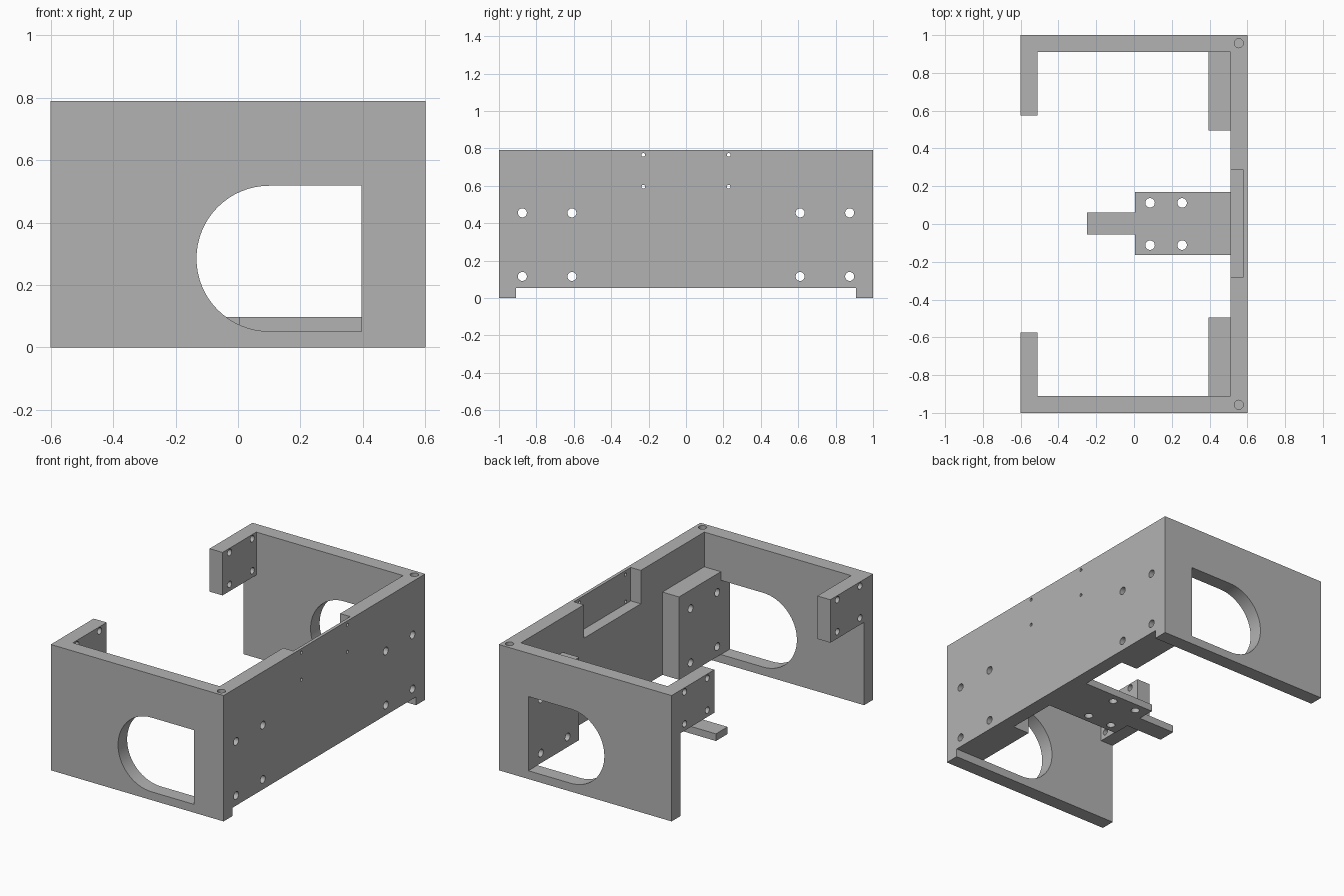
import bpy
import bmesh
from math import sin, cos, pi, radians

cube = bpy.data.objects.get("Cube")
if cube:
    bpy.data.objects.remove(cube, do_unlink=True)

grey = bpy.data.materials.new("plain grey")
grey.use_nodes = True
grey.diffuse_color = (0.45, 0.45, 0.45, 1)
grey.node_tree.nodes["Principled BSDF"].inputs["Base Color"].default_value = (0.45, 0.45, 0.45, 1)

TOP = 0.79      # upper rim
FLOOR = 0.052   # underside of the long wall and tongue
WALL = 0.09     # wall thickness


def place(axis, u, v, w):
    return {"X": (w, u, v), "Y": (u, w, v), "Z": (u, v, w)}[axis]


def add_prism(bm, outline, axis, lo, hi):
    """Extrude a 2D outline along an axis."""
    a = [bm.verts.new(place(axis, u, v, lo)) for u, v in outline]
    b = [bm.verts.new(place(axis, u, v, hi)) for u, v in outline]
    bm.faces.new(a)
    bm.faces.new(b[::-1])
    n = len(a)
    for i in range(n):
        j = (i + 1) % n
        bm.faces.new((a[i], b[i], b[j], a[j]))


def rect(u0, u1, v0, v1):
    return [(u0, v0), (u1, v0), (u1, v1), (u0, v1)]


def circle(u, v, r, n=32):
    return [(u + r * cos(2 * pi * i / n), v + r * sin(2 * pi * i / n)) for i in range(n)]


def make(name, prisms):
    bm = bmesh.new()
    for p in prisms:
        add_prism(bm, *p)
    bmesh.ops.recalc_face_normals(bm, faces=bm.faces)
    mesh = bpy.data.meshes.new(name)
    bm.to_mesh(mesh)
    bm.free()
    mesh.materials.append(grey)
    ob = bpy.data.objects.new(name, mesh)
    bpy.context.collection.objects.link(ob)
    return ob


def combine(target, operation, name, prisms):
    """Apply a boolean with a temporary helper solid."""
    helper = make(name, prisms)
    helper.hide_render = True
    mod = target.modifiers.new(name, "BOOLEAN")
    mod.operation = operation
    mod.solver = "EXACT"
    mod.object = helper
    bpy.context.view_layer.objects.active = target
    bpy.ops.object.modifier_apply(modifier=mod.name)
    bpy.data.objects.remove(helper, do_unlink=True)


def mirrored(outline, axis, lo, hi):
    """Same prism on both sides of y = 0 (outline in x, y)."""
    return [(outline, axis, lo, hi), ([(x, -y) for x, y in outline], axis, lo, hi)]


# U-shaped frame: long wall and two side walls
inner = 0.6 - WALL
frame = make("bracket_frame", [([
    (0.6, 1), (-0.6, 1), (-0.6, 1 - WALL), (inner, 1 - WALL),
    (inner, WALL - 1), (-0.6, WALL - 1), (-0.6, -1), (0.6, -1)], "Z", 0, TOP)])
combine(frame, "DIFFERENCE", "underside_gap",
        [(rect(0.4, 0.7, WALL - 1, 1 - WALL), "Z", -0.1, FLOOR)])

# Mounting blocks on the long wall, flanges at the open end
combine(frame, "UNION", "mounting_blocks",
        mirrored(rect(0.395, 0.55, 0.495, 0.95), "Z", FLOOR, 0.572))
combine(frame, "UNION", "end_flanges",
        mirrored(rect(-0.6, -inner, 0.575, 0.95), "Z", 0.52, TOP))

# Stepped tongue at the bottom
combine(frame, "UNION", "tongue", [([
    (0.55, -0.165), (0.55, 0.17), (0.005, 0.17), (0.005, 0.06), (-0.25, 0.06),
    (-0.25, -0.055), (0.005, -0.055), (0.005, -0.165)], "Z", FLOOR, 0.097)])

# D-shaped windows in both side walls
mid, rad, cx = 0.285, 0.233, 0.1
window = [(0.395, mid - rad), (0.395, mid + rad)]
window += [(cx + rad * cos(t), mid + rad * sin(t))
           for t in (pi / 2 + pi * i / 32 for i in range(33))]
combine(frame, "DIFFERENCE", "windows",
        [(window, "Y", 0.88, 1.1), (window, "Y", -1.1, -0.88)])

# Pocket inside the top of the long wall
combine(frame, "DIFFERENCE", "pocket",
        [(rect(0.45, 0.58, -0.28, 0.285), "Z", 0.58, 0.9)])

# Screw holes
holes = []
for side in (-1, 1):
    for y in (0.61, 0.875):
        for z in (0.115, 0.455):
            holes.append((circle(side * y, z, 0.024), "X", 0.3, 0.7))
    for y in (0.645, 0.87):
        for z in (0.563, 0.763):
            holes.append((circle(side * y, z, 0.02), "X", -0.7, -0.45))
    for z in (0.595, 0.765):
        holes.append((circle(side * 0.228, z, 0.01, 16), "X", 0.56, 0.7))
    for x in (0.085, 0.255):
        holes.append((circle(x, side * 0.112, 0.025), "Z", 0, 0.2))
    holes.append((circle(0.555, side * 0.957, 0.024), "Z", 0.6, 0.9))
combine(frame, "DIFFERENCE", "screw_holes", holes)

# Smooth curved walls, keep edges sharp
bpy.ops.object.select_all(action="DESELECT")
frame.select_set(True)
bpy.context.view_layer.objects.active = frame
bpy.ops.object.shade_smooth_by_angle(angle=radians(30))
